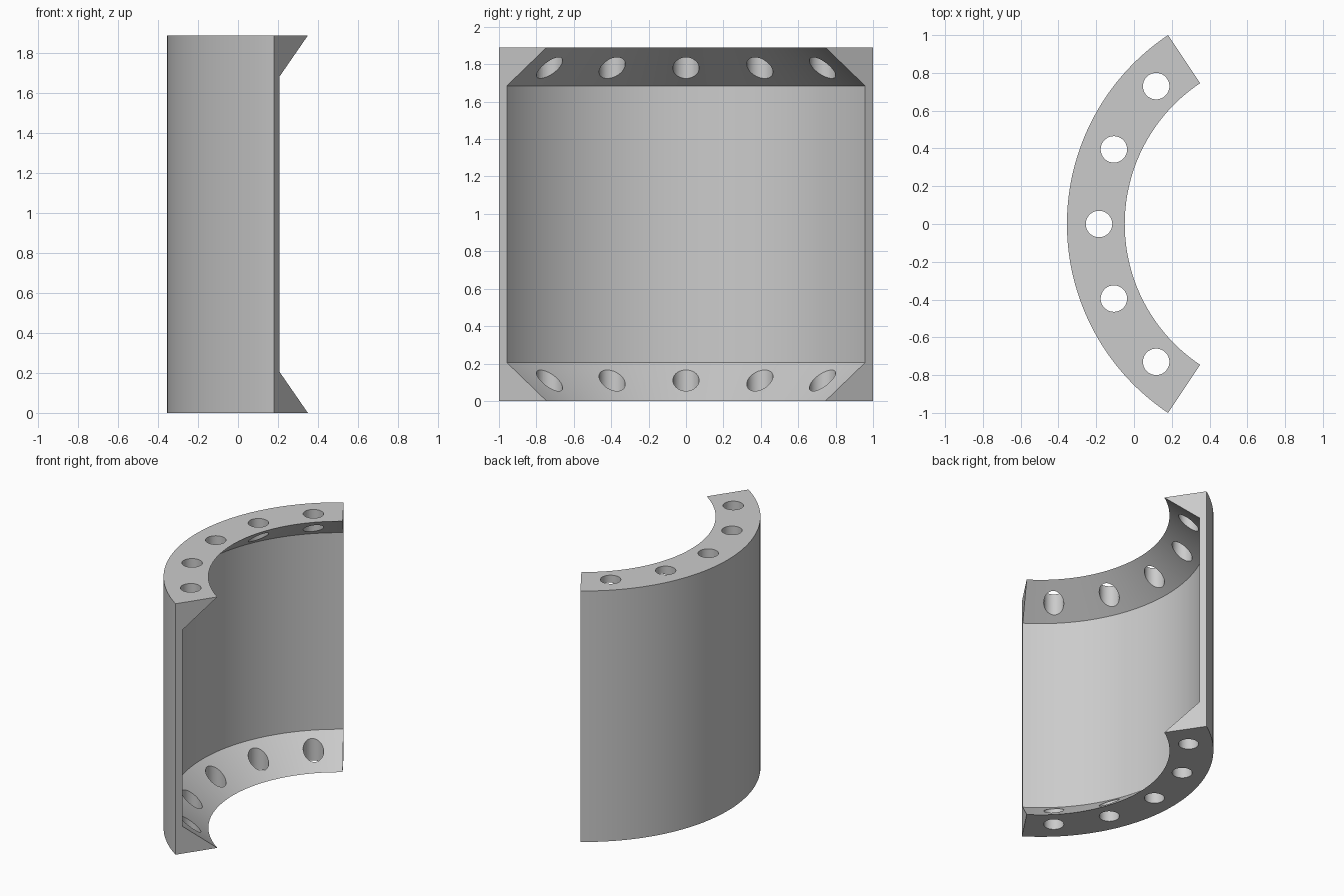
import bpy, bmesh
from math import radians, sin, cos
from mathutils import Matrix

cube = bpy.data.objects.get("Cube")
if cube:
    bpy.data.objects.remove(cube, do_unlink=True)

CENTRE_X = 0.847      # axis of the arc
HEIGHT = 1.89
R_OUT, R_WALL, R_LIP = 1.202, 1.151, 0.896
FLANGE = 0.205        # height of each tapered flange
HALF_ANGLE = 56.3
SEGMENTS = 64
HOLE_RADIUS, HOLE_CIRCLE = 0.07, 1.032

grey = bpy.data.materials.new("plain_grey")
grey.use_nodes = True
colour = (0.6, 0.6, 0.6, 1)
grey.diffuse_color = colour
grey.node_tree.nodes["Principled BSDF"].inputs["Base Color"].default_value = colour


def on_arc(radius, degrees, z):
    a = radians(degrees)
    return (CENTRE_X - radius * cos(a), radius * sin(a), z)


def make_object(name, bm):
    bmesh.ops.recalc_face_normals(bm, faces=bm.faces)
    mesh = bpy.data.meshes.new(name)
    bm.to_mesh(mesh)
    bm.free()
    mesh.materials.append(grey)
    obj = bpy.data.objects.new(name, mesh)
    bpy.context.collection.objects.link(obj)
    return obj


# Curved shell: a wall section with a tapered flange at each end, swept along the arc
section = [(R_OUT, 0), (R_LIP, 0), (R_WALL, FLANGE),
           (R_WALL, HEIGHT - FLANGE), (R_LIP, HEIGHT), (R_OUT, HEIGHT)]
bm = bmesh.new()
rings = []
for i in range(SEGMENTS + 1):
    angle = HALF_ANGLE * (2 * i / SEGMENTS - 1)
    rings.append([bm.verts.new(on_arc(r, angle, z)) for r, z in section])
for a, b in zip(rings, rings[1:]):
    for k in range(len(section)):
        n = (k + 1) % len(section)
        bm.faces.new((a[k], a[n], b[n], b[k]))
bm.faces.new(rings[0])
bm.faces.new(rings[-1])
shell = make_object("curved_flanged_shell", bm)

# Bolt holes: vertical cutters through both flanges
bm = bmesh.new()
for angle in (-45, -22.5, 0, 22.5, 45):
    bmesh.ops.create_cone(bm, cap_ends=True, segments=48,
                          radius1=HOLE_RADIUS, radius2=HOLE_RADIUS, depth=HEIGHT + 0.4,
                          matrix=Matrix.Translation(on_arc(HOLE_CIRCLE, angle, HEIGHT / 2)))
cutter = make_object("bolt_hole_cutter", bm)
cutter.hide_render = True

holes = shell.modifiers.new("bolt_holes", 'BOOLEAN')
holes.operation = 'DIFFERENCE'
holes.solver = 'EXACT'
holes.object = cutter

bpy.ops.object.select_all(action='DESELECT')
shell.select_set(True)
bpy.context.view_layer.objects.active = shell
bpy.ops.object.modifier_apply(modifier=holes.name)
bpy.data.objects.remove(cutter, do_unlink=True)
bpy.ops.object.shade_smooth_by_angle(angle=radians(30))
